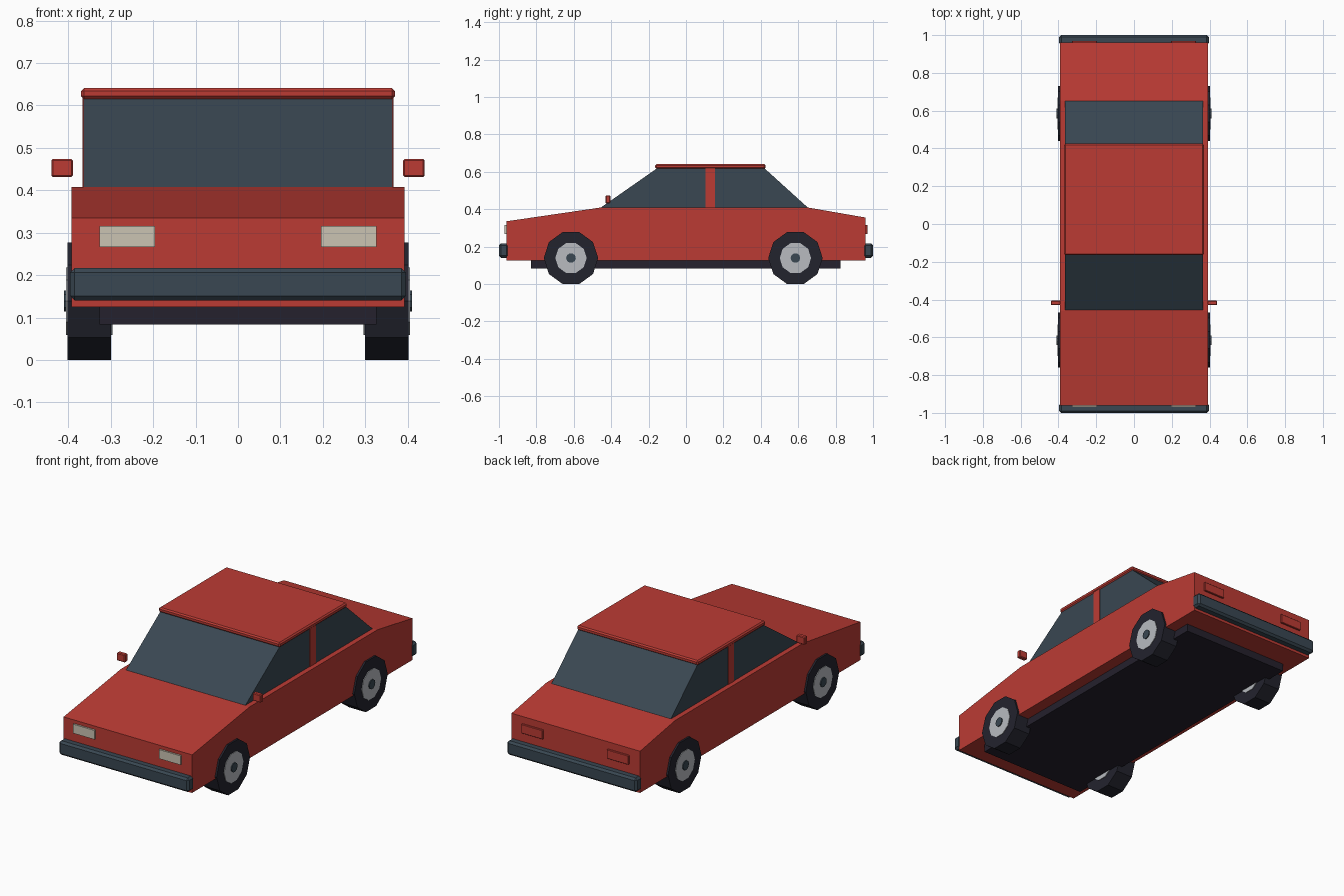
import bpy
import bmesh
import math
from mathutils import Matrix

cube = bpy.data.objects.get("Cube")
if cube:
    bpy.data.objects.remove(cube, do_unlink=True)


def material(name, rgb, rough=0.6):
    m = bpy.data.materials.new(name)
    m.use_nodes = True
    m.diffuse_color = (*rgb, 1)
    node = m.node_tree.nodes["Principled BSDF"]
    node.inputs["Base Color"].default_value = (*rgb, 1)
    node.inputs["Roughness"].default_value = rough
    return m


RED = material("red paint", (0.50, 0.044, 0.034))
SLATE = material("dark slate", (0.041, 0.063, 0.084))
RUBBER = material("black rubber", (0.0165, 0.017, 0.027))
UNDER = material("underbody", (0.018, 0.015, 0.026))
SILVER = material("silver rim", (0.48, 0.50, 0.53))
CREAM = material("cream lamp", (0.60, 0.55, 0.45))


def finish(name, bm, mat, bevel=0):
    bmesh.ops.recalc_face_normals(bm, faces=bm.faces)
    mesh = bpy.data.meshes.new(name)
    bm.to_mesh(mesh)
    bm.free()
    mesh.materials.append(mat)
    ob = bpy.data.objects.new(name, mesh)
    bpy.context.collection.objects.link(ob)
    if bevel:
        mod = ob.modifiers.new("Bevel", "BEVEL")
        mod.width = bevel
        mod.segments = 1
    return ob


def box(name, xs, ys, zs, mat, bevel=0):
    """Box from its low and high limits on each axis."""
    lows, highs = zip(xs, ys, zs)
    size = [b - a for a, b in zip(lows, highs)]
    centre = [(a + b) / 2 for a, b in zip(lows, highs)]
    bm = bmesh.new()
    bmesh.ops.create_cube(bm, size=1, matrix=Matrix.Translation(centre) @ Matrix.Diagonal((*size, 1)))
    return finish(name, bm, mat, bevel)


def extrude_side(name, profile, half, mat):
    """Side profile (y, z) extruded across the width."""
    bm = bmesh.new()
    face = bm.faces.new([bm.verts.new((-half, y, z)) for y, z in profile])
    new = bmesh.ops.extrude_face_region(bm, geom=[face])["geom"]
    verts = [v for v in new if isinstance(v, bmesh.types.BMVert)]
    bmesh.ops.translate(bm, verts=verts, vec=(2 * half, 0, 0))
    return finish(name, bm, mat)


def disc(name, x0, x1, y, z, radius, mat, sides=10):
    """Faceted cylinder along x with a flat side down."""
    bm = bmesh.new()
    turn = Matrix.Rotation(math.pi / 2, 4, "Y")
    spin = Matrix.Rotation(math.pi / 2, 4, "Z")
    bmesh.ops.create_cone(bm, cap_ends=True, segments=sides, radius1=radius, radius2=radius,
                          depth=abs(x1 - x0),
                          matrix=Matrix.Translation(((x0 + x1) / 2, y, z)) @ turn @ spin)
    # Put a corner on the horizontal axis whichever way the cone starts
    corner = max(abs(v.co.y - y) for v in bm.verts)
    if corner < radius * 0.99:
        bmesh.ops.rotate(bm, verts=bm.verts, cent=(0, y, z),
                         matrix=Matrix.Rotation(math.pi / sides, 3, "X"))
    return finish(name, bm, mat)


# Body shell, cabin glass and underside
extrude_side("body", [(-0.96, 0.125), (-0.96, 0.335), (-0.46, 0.408),
                      (0.655, 0.408), (0.96, 0.355), (0.96, 0.125)], 0.392, RED)
extrude_side("cabin_glass", [(-0.46, 0.405), (-0.155, 0.618),
                             (0.42, 0.618), (0.655, 0.405)], 0.364, SLATE)
box("roof", (-0.37, 0.37), (-0.165, 0.425), (0.615, 0.641), RED, 0.007)
box("door_pillars", (-0.367, 0.367), (0.105, 0.155), (0.40, 0.62), RED)
box("chassis", (-0.327, 0.327), (-0.83, 0.825), (0.083, 0.13), UNDER)

# Bumpers
box("front_bumper", (-0.396, 0.396), (-1.0, -0.948), (0.14, 0.217), SLATE, 0.011)
box("rear_bumper", (-0.396, 0.396), (0.948, 1.0), (0.14, 0.217), SLATE, 0.011)

# Mirrored parts on each side
for side, s in (("left", 1), ("right", -1)):
    def span(a, b):
        return tuple(sorted((a * s, b * s)))

    box(side + "_headlight", span(0.196, 0.327), (-0.97, -0.95), (0.266, 0.316), CREAM)
    box(side + "_tail_light", span(0.196, 0.327), (0.95, 0.97), (0.266, 0.316), RED, 0.002)
    box(side + "_mirror", span(0.389, 0.44), (-0.43, -0.405), (0.431, 0.474), RED, 0.004)

    # Wheels with rim and hub
    for end, y in (("front", -0.615), ("rear", 0.585)):
        label = end + "_" + side
        disc(label + "_tyre", 0.30 * s, 0.402 * s, y, 0.1385, 0.1456, RUBBER)
        disc(label + "_rim", 0.296 * s, 0.405 * s, y, 0.1385, 0.084, SILVER)
        disc(label + "_hub", 0.35 * s, 0.41 * s, y, 0.1385, 0.026, SLATE)
